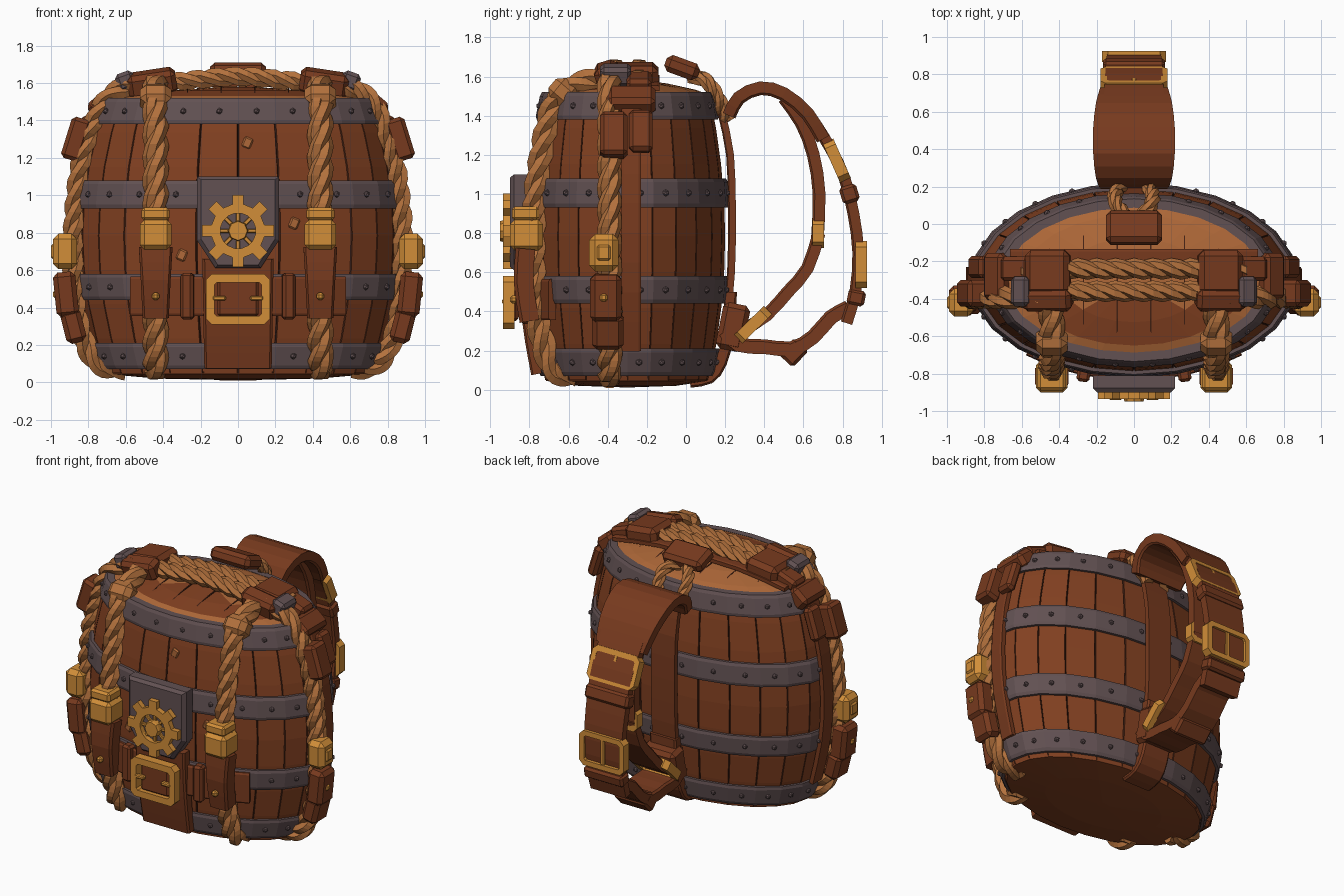
import bpy, bmesh, math
from mathutils import Vector as V, Matrix, Euler

if "Cube" in bpy.data.objects:
    bpy.data.objects.remove(bpy.data.objects["Cube"])

def mat(name, r, g, b):
    m = bpy.data.materials.new(name)
    m.diffuse_color = (r, g, b, 1)
    m.use_nodes = True
    m.node_tree.nodes["Principled BSDF"].inputs["Base Color"].default_value = m.diffuse_color
    return m

WOOD = mat("red brown wood", .225, .052, .015)
LIGHT = mat("light wood", .43, .14, .04)
GAP = mat("dark groove", .06, .016, .007)
LEATHER = mat("leather", .185, .042, .013)
METAL = mat("grey iron", .122, .082, .085)
ROPE = mat("rope", .45, .165, .046)
BRASS = mat("brass", .64, .27, .04)

A, B, CY, N = .86, .50, -.30, 24      # barrel half width, half depth, centre, staves

def bulge(z):
    return 1 - .17 * ((z - .78) / .75) ** 2

def front_y(x, z):
    return CY - B * bulge(z) * math.sqrt(max(0, 1 - (x / (A * bulge(z))) ** 2))

def finish(name, bm, *mats):
    bmesh.ops.recalc_face_normals(bm, faces=bm.faces)
    me = bpy.data.meshes.new(name)
    bm.to_mesh(me)
    bm.free()
    for m in mats:
        me.materials.append(m)
    ob = bpy.data.objects.new(name, me)
    bpy.context.collection.objects.link(ob)
    return ob

def skin(bm, rings, close_u=False, caps=False):
    rows = [[bm.verts.new(p) for p in r] for r in rings]
    n = len(rows[0])
    pairs = list(zip(rows, rows[1:])) + ([(rows[-1], rows[0])] if close_u else [])
    faces = [[bm.faces.new((a[j], a[(j + 1) % n], b[(j + 1) % n], b[j])) for j in range(n)] for a, b in pairs]
    if caps:
        bm.faces.new(rows[0])
        bm.faces.new(rows[-1])
    return faces

def box(name, c, size, m, rot=(0, 0, 0), bevel=.015):
    bm = bmesh.new()
    bmesh.ops.create_cube(bm, size=1)
    bmesh.ops.scale(bm, vec=size, verts=bm.verts)
    bmesh.ops.bevel(bm, geom=bm.edges[:], offset=bevel, segments=1, affect='EDGES')
    bm.transform(Matrix.Translation(c) @ Euler(rot).to_matrix().to_4x4())
    return finish(name, bm, m)

def smooth_path(pts, step=5):
    p = [V(q) for q in pts]
    p = [2 * p[0] - p[1]] + p + [2 * p[-1] - p[-2]]
    out = []
    for a, b, c, d in zip(p, p[1:], p[2:], p[3:]):
        for k in range(step):
            t = k / step
            out.append(.5 * (2 * b + (c - a) * t + (2 * a - 5 * b + 4 * c - d) * t * t + (3 * b - a - 3 * c + d) * t ** 3))
    return out + [p[-2]]

def sweep(bm, pts, side, section):
    side, s, rings = V(side), 0, []
    for i, p in enumerate(pts):
        tan = (pts[min(i + 1, len(pts) - 1)] - pts[max(i - 1, 0)]).normalized()
        nor = tan.cross(side).normalized()
        sd = nor.cross(tan)
        s += (p - pts[i - 1]).length if i else 0
        rings.append([p + sd * u + nor * v for u, v in section(i / (len(pts) - 1), s)])
    skin(bm, rings, caps=True)

def strap(name, pts, side, w0, w1, th, m=LEATHER, step=2, belly=0):
    def sec(u, s):
        w = (w0 + (w1 - w0) * u + belly * math.sin(math.pi * u)) / 2
        k = min(.012, w * .4)
        return [(-w, -th / 2), (w, -th / 2), (w, th / 3), (w - k, th / 2), (-w + k, th / 2), (-w, th / 3)]
    bm = bmesh.new()
    sweep(bm, smooth_path(pts, step), side, sec)
    return finish(name, bm, m)

def rope(name, pts, side, r):
    bm = bmesh.new()
    for k in range(3):
        def sec(u, s):
            a = s / (r * 5.5) * math.tau + k * math.tau / 3
            cx, cy = .42 * r * math.cos(a), .42 * r * math.sin(a)
            return [(cx + .64 * r * math.cos(j * math.tau / 6), cy + .64 * r * math.sin(j * math.tau / 6)) for j in range(6)]
        sweep(bm, smooth_path(pts, 6), side, sec)
    return finish(name, bm, ROPE)

def plate(name, c, outer, inner, depth, m, rot=(0, 0, 0)):
    bm = bmesh.new()
    lay = lambda pts, y: [V((x, y, z)) for x, z in pts]
    d = depth / 2
    if inner:
        skin(bm, [lay(outer, -d), lay(outer, d), lay(inner, d), lay(inner, -d)], close_u=True)
    else:
        skin(bm, [lay([(x * .9, z * .93) for x, z in outer], -d), lay(outer, -d * .5), lay(outer, d)], caps=True)
    bm.transform(Matrix.Translation(c) @ Euler(rot).to_matrix().to_4x4())
    return finish(name, bm, m)

def buckle(name, c, w, h, bar, rot=(0, 0, 0)):
    def rect(w, h, k):
        return [(w - k, -h), (w, -h + k), (w, h - k), (w - k, h), (-w + k, h), (-w, h - k), (-w, -h + k), (-w + k, -h)]
    plate(name, c, rect(w / 2, h / 2, .03), rect(w / 2 - bar, h / 2 - bar, .012), .06, BRASS, rot)

def lathe(name, prof, around, mats, close_u=False):
    bm = bmesh.new()
    rings = [[V(((A * bulge(z) + o + q) * math.cos(t), CY + (B * bulge(z) + o + q) * math.sin(t), z)) for t, q in around]
             for o, z in prof]
    faces = skin(bm, rings, close_u)
    if len(mats) > 1:                 # groove faces sit either side of every third point
        for row in faces:
            for j, f in enumerate(row):
                f.material_index = 0 if j % 3 == 1 else 1
    return finish(name, bm, *mats)

# barrel body with grooved staves
T = math.tau / N
staves = [q for i in range(N) for q in ((i * T, -.01), (i * T + .006, 0), ((i + 1) * T - .006, 0))]
lathe("barrel_staves", [(0, .05 + 1.47 * k / 8) for k in range(9)], staves, [WOOD, GAP])
plain = [(i * T, 0) for i in range(N)]

# hoops and rivets
rivets = bmesh.new()
for n, (z0, z1) in enumerate([(.07, .21), (.44, .58), (.93, 1.08), (1.38, 1.52)]):
    lathe("hoop_%d" % n, [(-.03, z0), (.018, z0), (.025, z0 + .02), (.025, z1 - .02), (.018, z1), (-.03, z1)],
          plain, [METAL], close_u=True)
    z = (z0 + z1) / 2
    for i in range(N):
        t = (i + .5) * T
        p = V(((A * bulge(z) + .02) * math.cos(t), CY + (B * bulge(z) + .02) * math.sin(t), z))
        bmesh.ops.create_icosphere(rivets, subdivisions=1, radius=.018, matrix=Matrix.Translation(p))
finish("hoop_rivets", rivets, METAL)

# domed lid (worn rim and back, darker front planks) and bottom
def dome(name, levels, mats):
    bm = bmesh.new()
    skin(bm, [[V((A * k * math.cos(t), CY + B * k * math.sin(t), z)) for t, q in plain] for k, z in levels], caps=True)
    for f in bm.faces:
        c = f.calc_center_median()
        if len(mats) > 1 and c.y < -.38 and (c.x / A) ** 2 + ((c.y - CY) / B) ** 2 < .5:
            f.material_index = 1
    finish(name, bm, *mats)
dome("lid", [(.82, 1.46), (.82, 1.51), (.7, 1.532), (.45, 1.56), (.05, 1.58)], [LIGHT, WOOD])
dome("barrel_bottom", [(.84, .08), (.83, .045), (.5, .02), (.05, .012)], [WOOD])
for x in (-.45, -.27, -.09, .09, .27, .45):
    k = math.sqrt(1 - (x / .7) ** 2)
    pts = [(x, CY + .41 * k * v, 1.503 + .075 * (1 - (x / .7) ** 2 - (k * v) ** 2)) for v in (-.95, -.5, 0, .5, .95)]
    strap("lid_seam", pts, (1, 0, 0), .008, .008, .012, GAP)
strap("lid_strap", [(-.66, -.18, 1.54), (-.3, -.18, 1.59), (.3, -.18, 1.59), (.66, -.18, 1.54)], (0, 1, 0), .09, .09, .03)

# carrying ropes across the lid
for y in (-.24, -.36):
    rope("top_rope", [(-.6, y, 1.58), (-.3, y, 1.61), (0, y, 1.635), (.3, y, 1.61), (.6, y, 1.58)], (0, 1, 0), .055)

for s in (1, -1):
    # front ropes with brass cuffs and leather tabs
    x = .44 * s
    rope("front_rope", [(x, y, z) for y, z in [(-.3, 1.6), (-.48, 1.58), (-.62, 1.52), (-.695, 1.4), (-.755, 1.1), (-.78, .8),
         (-.775, .5), (-.735, .25), (-.67, .1), (-.56, .075)]], (1, 0, 0), .068)
    box("front_rope_knot", (x, -.63, 1.52), (.17, .14, .13), ROPE, (-.7, 0, 0), .035)
    box("front_cuff", (x, -.815, .79), (.17, .17, .16), BRASS, (0, 0, 0), .025)
    box("front_cuff_lip", (x, -.82, .9), (.15, .14, .07), BRASS, (0, 0, 0), .015)
    strap("front_tab", [(x, -.82, .72), (x, -.83, .55), (x, -.8, .35)], (1, 0, 0), .18, .14, .1)
    box("front_tab_stud", (x, -.88, .46), (.04, .04, .04), BRASS, (0, 0, 0), .012)
    box("belt_loop", (.27 * s, front_y(.27, .46) - .05, .46), (.07, .07, .25), LEATHER, (0, 0, .15 * s))
    # side ropes with cuffs and tabs
    y = -.39
    rope("side_rope", [(x * s, y, z) for x, z in [(.5, 1.6), (.64, 1.56), (.74, 1.45), (.83, 1.2), (.868, .95), (.88, .7),
         (.87, .4), (.81, .19), (.73, .09), (.6, .07)]], (0, 1, 0), .062)
    box("side_cuff", (.925 * s, -.42, .7), (.13, .15, .19), BRASS, (0, 0, 0), .03)
    box("side_cuff_stud", (.985 * s, -.42, .7), (.03, .07, .08), BRASS, (0, 0, 0), .01)
    box("side_tab", (.92 * s, -.41, .47), (.12, .16, .24), LEATHER, (0, .1 * s, 0), .025)
    box("side_tab_low", (.88 * s, -.4, .3), (.11, .16, .18), LEATHER, (0, .25 * s, 0), .025)
    box("side_tab_stud", (.975 * s, -.42, .47), (.03, .04, .04), BRASS, (0, 0, 0), .01)
    box("side_loop", (.865 * s, -.37, 1.3), (.11, .14, .23), LEATHER, (0, -.3 * s, 0), .02)
    box("side_loop_rear", (.825 * s, -.23, 1.32), (.07, .12, .22), LEATHER, (0, -.3 * s, 0), .02)
    # thin leather strap behind each side rope
    strap("side_strap", [((A * bulge(z) + .02) * s, -.28, z) for z in (1.52, 1.35, 1.1, .8, .5, .2)], (0, 1, 0), .1, .1, .035)
    # leather wraps and iron clip on the lid
    box("lid_wrap", (.46 * s, -.26, 1.605), (.24, .24, .12), LEATHER, (0, .12 * s, 0), .03)
    box("lid_wrap_flap", (.46 * s, -.4, 1.6), (.26, .12, .13), LEATHER, (.3, .15 * s, 0), .025)
    box("lid_clip", (.6 * s, -.36, 1.61), (.1, .16, .1), METAL, (0, .35 * s, 0), .02)
    box("lid_clip_strap", (.63 * s, -.24, 1.57), (.16, .13, .08), LEATHER, (0, .35 * s, 0), .02)
    box("corner_wrap", (.73 * s, -.28, 1.48), (.14, .25, .11), LEATHER, (0, .7 * s, 0), .025)
    # rope link between lid and shoulder strap
    rope("strap_link", [(.03 * s, .03, 1.6), (.09 * s, .1, 1.58), (.1 * s, .16, 1.5), (.06 * s, .21, 1.38)], (1, 0, 0), .04)

# front belt, hanging leather panel and buckle
strap("front_belt", [(x, front_y(x, .46) - .03, .46) for x in (-.57, -.4, -.2, 0, .2, .4, .57)], (0, 0, 1), .21, .21, .04)
strap("front_panel", [(0, front_y(0, z) - .035, z) for z in (.66, .45, .25, .08)], (1, 0, 0), .38, .36, .06)
box("buckle_tongue", (0, -.885, .45), (.22, .06, .2), LEATHER)
buckle("front_buckle", (0, -.905, .445), .34, .27, .045)
for s in (1, -1):
    box("buckle_prong", (.1 * s, -.925, .45), (.07, .03, .025), BRASS, (0, 0, 0), .006)

# iron crest plate with gear
plate("crest_plate", (0, -.855, .86), [(-.12, -.25), (.12, -.25), (.22, -.1), (.22, .24), (-.22, .24), (-.22, -.1)], None, .09, METAL)
polar = lambda r, a: (r * math.cos(a), r * math.sin(a))
steps = [(i + d) * math.tau / 8 for i in range(8) for d in (-.27, -.2, .2, .27)]
plate("gear", (0, -.91, .81), [polar((.145, .195, .195, .145)[i % 4], a) for i, a in enumerate(steps)],
      [polar(.095, a) for a in steps], .05, BRASS)
plate("gear_hub", (0, -.92, .81), [polar(.055, i * math.tau / 8) for i in range(8)], None, .06, BRASS)
for i in range(4):
    box("gear_spoke", (0, -.905, .81), (.2, .02, .022), BRASS, (0, i * math.pi / 4, 0), .004)

# worn chips on the front staves
for x, z in ((.05, 1.28), (-.3, .68), (.3, .85)):
    box("wood_chip", (x, front_y(x, z) + .004, z), (.05, .02, .06), LIGHT, (0, .4, .5 * x), .008)

# shoulder strap: outer band, inner band, lower tails and back anchor
X = (1, 0, 0)
yz = lambda *pts: [(0, y, z) for y, z in pts]
box("strap_anchor_top", (0, -.02, 1.645), (.3, .18, .09), LEATHER, (-.35, 0, 0), .025)
strap("shoulder_strap_upper", yz((.22, 1.4), (.27, 1.49), (.38, 1.54), (.5, 1.51), (.62, 1.41), (.7, 1.28)), X, .36, .36, .07, belly=.08)
strap("shoulder_strap_outer", yz((.66, 1.36), (.74, 1.23), (.81, 1.08), (.855, .9), (.88, .7), (.865, .5), (.82, .34)), X, .32, .27, .06)
strap("shoulder_strap_inner", yz((.5, 1.49), (.59, 1.36), (.65, 1.2), (.68, 1.0), (.67, .75)), X, .24, .2, .065)
strap("shoulder_strap_lower", yz((.68, .8), (.62, .62), (.52, .5), (.41, .38), (.28, .3), (.2, .27)), X, .2, .24, .065)
strap("shoulder_strap_tail", yz((.83, .42), (.74, .37), (.65, .27), (.54, .21), (.4, .22), (.27, .23), (.2, .3)), X, .24, .26, .075)
box("tail_end", (0, .55, .19), (.25, .12, .1), LEATHER, (.8, 0, 0))
buckle("strap_buckle_upper", (0, .77, 1.17), .36, .22, .035, (.42, 0, 0))
buckle("strap_buckle_lower", (0, .895, .64), .34, .24, .035, (0, 0, 0))
buckle("strap_buckle_inner", (0, .675, .8), .24, .15, .035, (0, 0, 0))
buckle("strap_buckle_base", (0, .34, .33), .3, .22, .04, (-.8, 0, 0))
for y, z, a in ((.785, 1.17, .42), (.905, .64, 0)):
    box("strap_prong", (0, y, z), (.03, .03, .18), BRASS, (a, 0, 0), .006)
box("strap_keeper", (0, .835, 1.0), (.33, .09, .09), LEATHER, (.3, 0, 0))
box("strap_keeper_low", (0, .87, .47), (.3, .09, .08), LEATHER, (-.2, 0, 0))
strap("back_strip", yz((.18, 1.42), (.225, 1.2), (.235, .9), (.23, .6), (.21, .4)), X, .18, .18, .04)
strap("back_anchor", yz((.02, .04), (.12, .06), (.18, .14), (.22, .3), (.23, .5)), X, .22, .2, .06)
box("back_anchor_block", (0, .24, .32), (.26, .14, .24), LEATHER, (-.2, 0, 0), .025)
